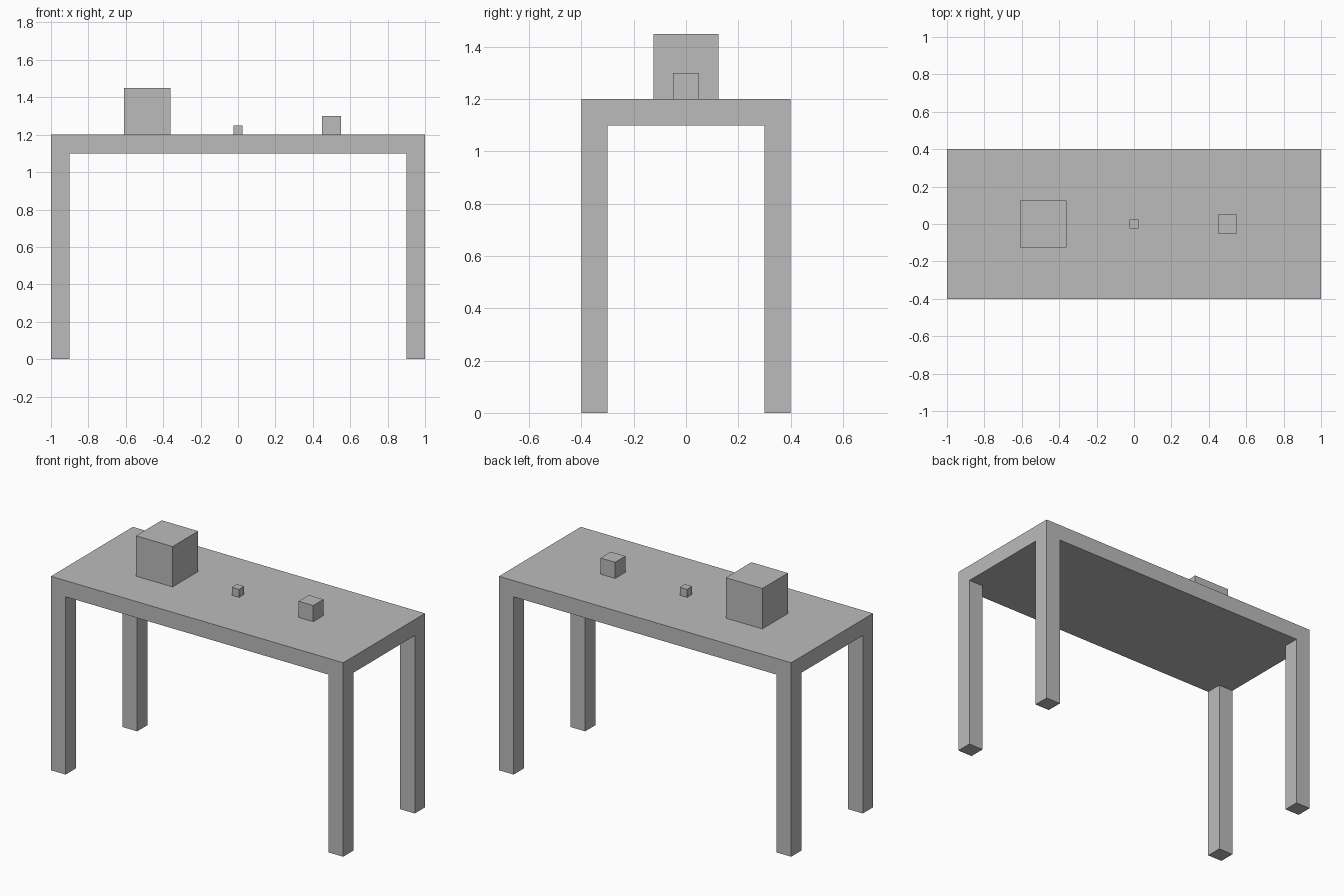
import bpy
import bmesh
from mathutils import Matrix, Vector

if "Cube" in bpy.data.objects:
    bpy.data.objects.remove(bpy.data.objects["Cube"], do_unlink=True)

grey = bpy.data.materials.new("plain grey")
grey.use_nodes = True
colour = (0.5, 0.5, 0.5, 1)
grey.diffuse_color = colour
grey.node_tree.nodes["Principled BSDF"].inputs["Base Color"].default_value = colour

HALF_X, HALF_Y, TOP = 1.0, 0.4, 1.2
THICK = 0.1


def add_box(bm, centre, size):
    bmesh.ops.create_cube(
        bm, size=1, matrix=Matrix.Translation(centre) @ Matrix.Diagonal((*size, 1)))


def finish(bm, name):
    bmesh.ops.recalc_face_normals(bm, faces=bm.faces)
    mesh = bpy.data.meshes.new(name)
    bm.to_mesh(mesh)
    bm.free()
    mesh.materials.append(grey)
    obj = bpy.data.objects.new(name, mesh)
    bpy.context.collection.objects.link(obj)


# Table: a slab cut at the leg lines, with its corners pulled down to the floor
bm = bmesh.new()
add_box(bm, (0, 0, TOP - THICK / 2), (2 * HALF_X, 2 * HALF_Y, THICK))
for axis, half in ((Vector((1, 0, 0)), HALF_X), (Vector((0, 1, 0)), HALF_Y)):
    for side in (-1, 1):
        bmesh.ops.bisect_plane(
            bm, geom=bm.verts[:] + bm.edges[:] + bm.faces[:],
            plane_co=axis * side * (half - THICK), plane_no=axis)
corners = []
for face in bm.faces:
    c = face.calc_center_median()
    if (c.z < TOP - THICK + 0.001 and abs(c.x) > HALF_X - THICK
            and abs(c.y) > HALF_Y - THICK):
        corners.append(face)
for face in corners:
    foot = bmesh.ops.extrude_discrete_faces(bm, faces=[face])["faces"][0]
    bmesh.ops.translate(bm, verts=foot.verts, vec=(0, 0, THICK - TOP))
bmesh.ops.remove_doubles(bm, verts=bm.verts, dist=0.0001)
bmesh.ops.dissolve_limit(bm, angle_limit=0.01, verts=bm.verts, edges=bm.edges)
finish(bm, "table")

# Cubes standing in a row on the table top
for name, x, size in (("large_cube", -0.485, 0.25),
                      ("small_cube", 0, 0.05),
                      ("medium_cube", 0.5, 0.1)):
    bm = bmesh.new()
    add_box(bm, (x, 0, TOP + size / 2), (size, size, size))
    finish(bm, name)
